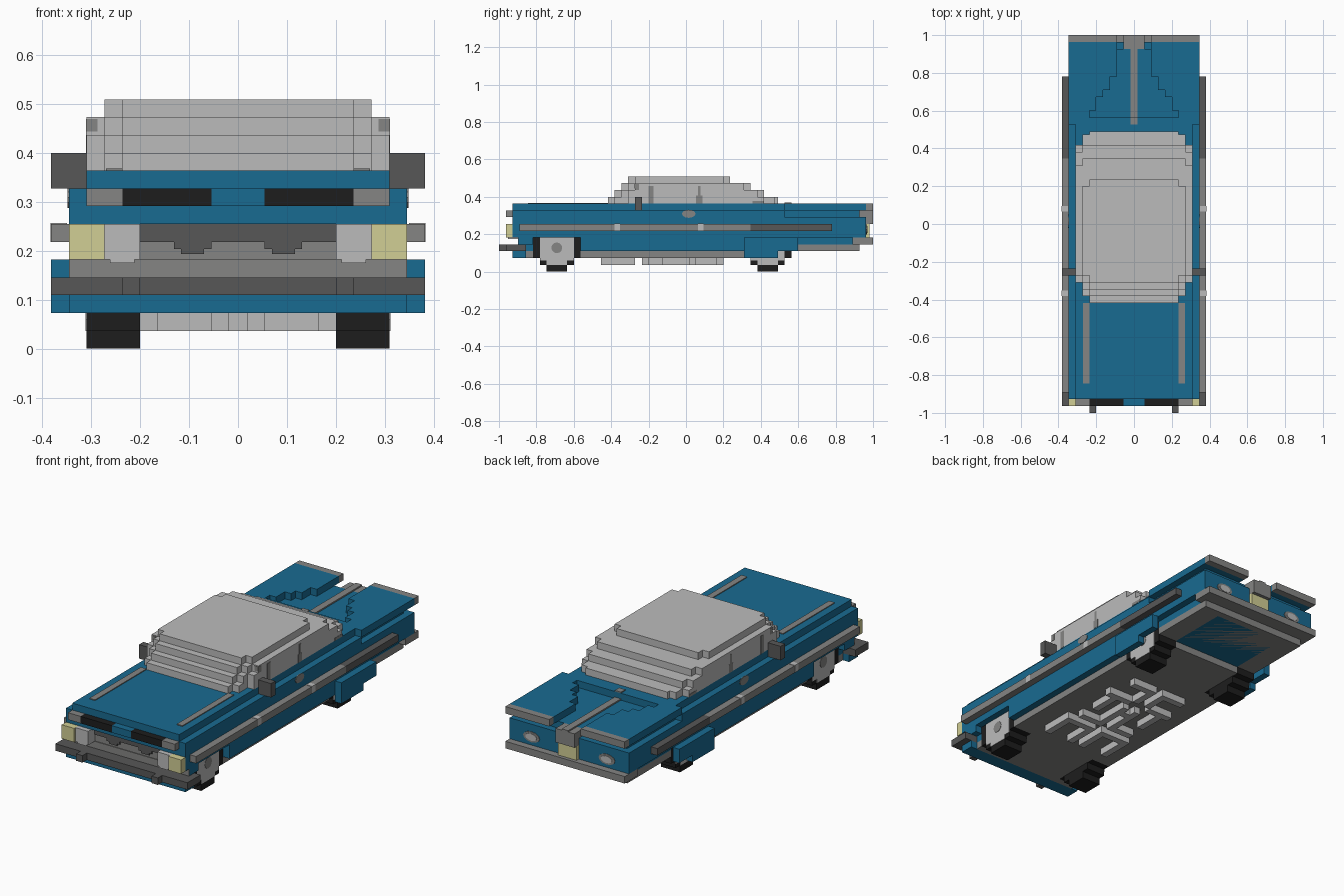
import bpy, bmesh, math
from mathutils import Matrix, Vector

if "Cube" in bpy.data.objects:
    bpy.data.objects.remove(bpy.data.objects["Cube"])

U = 2 / 55  # one building block


def material(name, rgb):
    m = bpy.data.materials.new(name)
    m.use_nodes = True
    m.diffuse_color = (*rgb, 1)
    b = next(n for n in m.node_tree.nodes if n.type == 'BSDF_PRINCIPLED')
    b.inputs["Base Color"].default_value = (*rgb, 1)
    b.inputs["Roughness"].default_value = 0.8
    return m


BLUE = material("body blue", (0.0095, 0.145, 0.285))
LIGHT = material("light grey", (0.50, 0.50, 0.50))
MID = material("mid grey", (0.235, 0.235, 0.23))
DARK = material("dark grey", (0.097, 0.097, 0.097))
BLACK = material("tyre black", (0.0125, 0.0125, 0.0125))
YELLOW = material("lamp yellow", (0.64, 0.62, 0.30))


def finish(name, bm, mat):
    me = bpy.data.meshes.new(name)
    bm.to_mesh(me)
    bm.free()
    me.materials.append(mat)
    ob = bpy.data.objects.new(name, me)
    bpy.context.collection.objects.link(ob)
    return ob


def blocks(name, mat, boxes, mirror=False):
    """Boxes as (x0, x1, y0, y1, z0, z1) in block units."""
    bm = bmesh.new()
    for x0, x1, y0, y1, z0, z1 in boxes:
        spans = [(x0, x1), (-x1, -x0)] if mirror else [(x0, x1)]
        for a, b in spans:
            mid = Vector(((a + b) / 2, (y0 + y1) / 2, (z0 + z1) / 2)) * U
            size = Vector((b - a, y1 - y0, z1 - z0)) * U
            bmesh.ops.create_cube(bm, size=1, matrix=Matrix.Translation(mid) @ Matrix.Diagonal((*size, 1)))
    return finish(name, bm, mat)


def wide(hx, y0, y1, z0, z1):
    return (-hx, hx, y0, y1, z0, z1)


def disc(name, mat, centre, rx, rz, depth, axis, sides=12):
    """Flat oval plate facing x or y, one on each side of the car."""
    bm = bmesh.new()
    for s in (1, -1):
        c = Vector((centre[0] * s, centre[1], centre[2])) * U
        turn = Matrix.Rotation(math.pi / 2, 4, 'Y' if axis == 'x' else 'X')
        scale = (depth, rx, rz, 1) if axis == 'x' else (rx, depth, rz, 1)
        bmesh.ops.create_cone(bm, cap_ends=True, segments=sides, radius1=U, radius2=U, depth=U,
                              matrix=Matrix.Translation(c) @ Matrix.Diagonal(scale) @ turn)
    return finish(name, bm, mat)


# Main body, inset under the tail fins
blocks("body", BLUE, [
    wide(9.5, -25.5, 14.5, 7, 9),
    wide(9.5, 14.5, 26.5, 7, 8),
    wide(8.5, 14.5, 25.5, 8, 9),
    wide(9.5, -24.5, 26.5, 5, 7),
    wide(8.5, -25.5, 15.5, 9, 10),
    wide(5.5, -24.4, 24.5, 3, 5),
    wide(9.5, -15.5, 8.5, 3, 5),
    wide(8.5, 15.5, 24.5, 4, 5),
    wide(8.5, -24.4, -22.5, 3, 5),
])
blocks("front_cheek", BLUE, [(7.5, 9.5, -25.5, -24.5, 5, 7), (8.5, 9.5, -24.6, -22.5, 4, 5)], True)
blocks("front_valance", BLUE, [wide(9.5, -25.5, -23.5, 2, 3)])

# Tail fins with a stepped recess between them
blocks("tail_fin", BLUE, [
    (8.5, 9.5, 14.5, 16.5, 9, 10), (6.5, 9.5, 15.5, 16.5, 9, 10), (5.5, 9.5, 16.5, 18.5, 9, 10),
    (4.5, 9.5, 18.5, 19.5, 9, 10), (3.5, 9.5, 19.5, 21.5, 9, 10), (2.5, 9.5, 21.5, 26.5, 9, 10)], True)
blocks("fin_trim", MID, [(2.5, 9.5, 26.5, 27.5, 9, 10)], True)
blocks("trunk_strip", MID, [wide(.5, 15.5, 27.5, 9, 9.2), wide(.5, 14.5, 15.5, 10, 10.15)])
blocks("trunk_latch", MID, [wide(1.5, 25.5, 27.5, 7, 9)])
blocks("hood_strip", MID, [(6.5, 7.4, -23.2, -11.5, 10, 10.12)], True)

# Cabin in stepped tiers, corners cut
blocks("cabin", LIGHT, [
    wide(8.5, -8.5, 11.5, 10, 11), wide(7.5, -10.5, 13, 10, 11), wide(6.5, -11.5, 13.5, 10, 11),
    wide(8.5, -8.5, 10.5, 11, 12), wide(7.5, -9.5, 11.5, 11, 12), wide(6.5, -10.5, 11.5, 11, 12),
    wide(8.5, -7.5, 8.5, 12, 13), wide(7.5, -8.5, 9.5, 12, 13), wide(6.5, -9.5, 9.5, 12, 13),
    wide(7.5, -7.5, 5.5, 13, 14), wide(6.5, -8.5, 6.5, 13, 14)])
blocks("window_pillar", MID, [
    (8.5, 8.54, -5.5, -4.8, 10, 12.6), (8.5, 8.54, 1.5, 2.4, 10, 11.2),
    (8.5, 8.54, 1.75, 2.15, 11.2, 12.6), (8.5, 8.54, -7.5, -6.9, 12, 12.9),
    (8.5, 8.54, 9.8, 11.5, 10, 10.4), (7.9, 8.5, -7.55, -7.5, 12.2, 12.9)], True)
blocks("wing_mirror", DARK, [(8.5, 10.5, -7.5, -6.5, 9, 11)], True)

# Side trim
blocks("side_strip_front", MID, [(9.5, 10.5, -24.5, 9.5, 6, 7)], True)
blocks("side_strip_rear", DARK, [(9.5, 10.5, 9.5, 21.5, 6, 7)], True)
blocks("side_strip_marker", LIGHT, [(10.5, 10.54, y, y + .8, 6, 7) for y in (-10.5, 1.8)]
       + [(9.6, 10.54, y, y + .8, 7, 7.06) for y in (-10.5, 1.8)], True)
disc("door_handle", MID, (9.52, .4, 8.5), 1, .6, .12, 'x')

# Front face
blocks("grille", MID, [wide(5.5, -24.6, -24.3, 5, 7), wide(9.5, -24.7, -24.6, 4, 5)])
blocks("grille_dark_band", DARK, [wide(5.5, -24.75, -24.6, 6, 7)])
blocks("grille_dark_scoop", DARK, [(1.5, 3.6, -24.75, -24.6, 5.6, 6),
                                   (1.9, 3.2, -24.75, -24.6, 5.3, 5.6)], True)
blocks("headlamp", LIGHT, [(5.5, 7.5, -26.2, -24.5, 5, 7), (5.8, 7.2, -26.2, -24.7, 4.8, 5)], True)
blocks("corner_lamp", YELLOW, [(7.5, 9.5, -26.5, -25.5, 5, 7)], True)
blocks("hood_vent", BLACK, [(1.5, 6.5, -26.5, -25.5, 8, 9)], True)
blocks("hood_vent_end", MID, [(6.5, 8.5, -26.5, -25.5, 8, 9)], True)
blocks("hood_vent_centre", BLUE, [wide(1.5, -26.5, -25.5, 8, 9)])
blocks("front_bumper", DARK, [wide(10.5, -26.5, -23.5, 3, 4)])
blocks("bumper_guard", DARK, [(5.5, 6.5, -27.5, -26.5, 3, 4)], True)

# Rear face
blocks("rear_bumper", MID, [wide(9.5, 24.5, 27.5, 4, 5)])
blocks("number_plate", YELLOW, [wide(1.5, 26.5, 27, 5, 7)])
disc("tail_lamp_rim", MID, (6, 26.5, 6.2), 1.3, .75, .2, 'y')
disc("tail_lamp", LIGHT, (6, 26.55, 6.2), .9, .5, .25, 'y')

# Underside, raised behind the rear wheels
blocks("floor", MID, [wide(5.5, -23.5, 15.5, 2, 3), wide(8.5, -15.5, 8.5, 2, 3),
                      wide(8.5, -23.5, -22.5, 2, 3), wide(8.5, 15.5, 25.5, 3, 4)])
blocks("exhaust_pipe", LIGHT, [
    (.5, 1.5, -12.5, -7.5, 1, 2), (1.5, 5.5, -8.5, -7.5, 1, 2), (4.5, 5.5, -12.5, -8.5, 1, 2),
    (.5, 4.5, -6.5, -5.5, 1, 2), (.5, 1.5, -5.5, -.5, 1, 2), (3.5, 4.5, -3.5, 1.5, 1, 2),
    (1.5, 5.5, .5, 1.5, 1, 2), (.5, 1.5, 1.5, 5.5, 1, 2), (1.5, 4.5, 4.5, 5.5, 1, 2)], True)
blocks("exhaust_link", LIGHT, [wide(.5, -2.5, -1.5, 1, 2)])

# Wheels
for name, y in (("front", -19), ("rear", 12)):
    blocks(name + "_tyre", BLACK, [(5.5, 8.5, y - h, y + h, z0, z1) for h, z0, z1 in
                                   ((1.5, 0, 1), (2.5, 1, 2), (3.5, 2, 5))], True)
    blocks(name + "_hubcap", LIGHT, [(8.5, 8.56, y - h, y + h, z0, z1)
                                     for h, z0, z1 in ((1.5, 1, 1.6), (2.5, 1.6, 5))], True)
    disc(name + "_hub_centre", MID, (8.56, y, 3.5), .8, .8, .08, 'x')

# Rear wheel skirts
blocks("wheel_skirt", BLUE, [(9.5, 10.5, 8.5, 13.5, 2, 5), (9.5, 10.5, 13.5, 16.5, 3, 5)], True)
